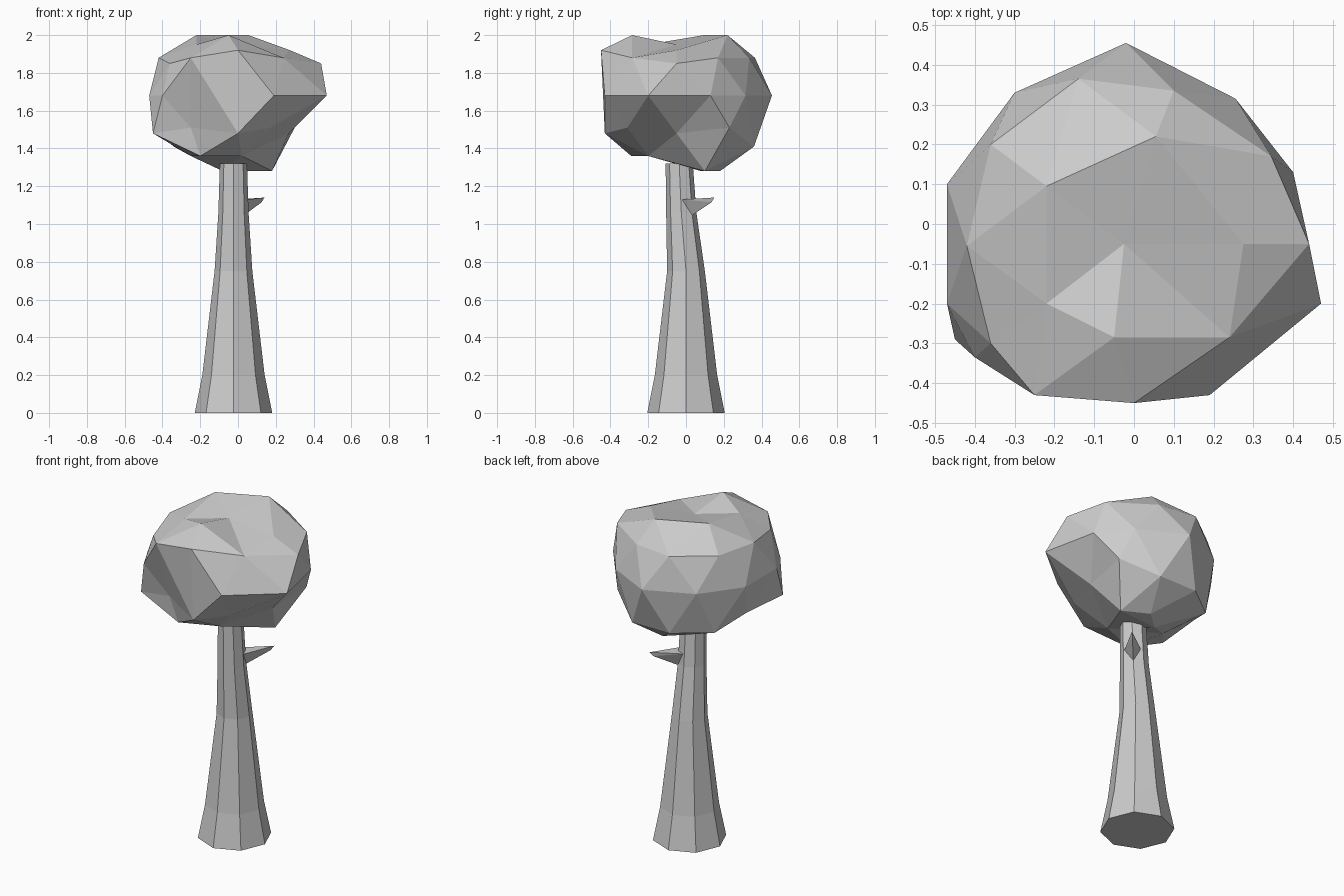
import bpy, bmesh, math
from mathutils import Vector

if "Cube" in bpy.data.objects:
    bpy.data.objects.remove(bpy.data.objects["Cube"])


def finish(bm, name):
    bmesh.ops.recalc_face_normals(bm, faces=bm.faces)
    mesh = bpy.data.meshes.new(name)
    bm.to_mesh(mesh)
    bm.free()
    obj = bpy.data.objects.new(name, mesh)
    bpy.context.collection.objects.link(obj)
    return obj


# Trunk: octagonal loft, slightly leaning to the front at the top
bm = bmesh.new()
rings = []
for z, r, cy in [(0, .205, 0), (.2, .165, 0), (.75, .10, 0), (1.06, .08, -.025), (1.32, .072, -.036)]:
    rings.append([bm.verts.new((-.024 + r * math.cos(i * math.pi / 4),
                                cy + r * math.sin(i * math.pi / 4), z)) for i in range(8)])
for a, b in zip(rings, rings[1:]):
    for i in range(8):
        j = (i + 1) % 8
        bm.faces.new((a[i], a[j], b[j], b[i]))
bm.faces.new(rings[0][::-1])
bm.faces.new(rings[-1])
finish(bm, "trunk")

# Branch stub: small wedge tapering to a point at the back right
bm = bmesh.new()
for p in [(.052, -.02, 1.13), (-.01, .045, 1.13), (.03, .03, 1.045), (.14, .15, 1.14), (.125, .135, 1.115)]:
    bm.verts.new(p)
bmesh.ops.convex_hull(bm, input=bm.verts)
finish(bm, "branch_stub")

# Foliage: faceted blob, points grouped by height (z, then x/y pairs)
levels = {
    2.00: [(-.22, .095), (-.05, -.285), (.055, .22)],
    1.95: [(-.025, -.05), (-.22, -.20)],
    1.92: [(0, -.45), (.275, -.05)],
    1.88: [(-.25, -.43), (.24, -.285), (.345, .17), (.10, .335), (-.14, .365), (-.36, .20), (-.42, -.055)],
    1.85: [(.44, -.05), (-.36, -.30)],
    1.68: [(-.02, .455), (.255, .315), (.40, .13), (.47, -.20), (.19, -.43),
           (-.40, -.335), (-.47, -.20), (-.47, .10), (-.30, .33)],
    1.51: [(-.25, -.30), (.17, -.31), (.30, .23)],
    1.48: [(0, -.43), (-.45, -.29), (.27, -.05), (-.42, .02)],
    1.41: [(.11, .36), (-.14, .36), (-.34, .21)],
    1.36: [(-.20, -.29), (.02, -.20), (-.25, -.05)],
    1.28: [(.18, .10), (.03, .18), (-.08, .08)],
}
centre = Vector((0, 0, 1.65))
points = [Vector((x, y, z)) for z, row in levels.items() for x, y in row]
bm = bmesh.new()
true_pos = {}
for p in points:
    v = bm.verts.new((p - centre).normalized())
    true_pos[v] = p
# Triangulate on a sphere, then move points to their real places to keep the dents
bmesh.ops.convex_hull(bm, input=bm.verts)
for v, p in true_pos.items():
    if v.is_valid:
        v.co = p
finish(bm, "foliage")
